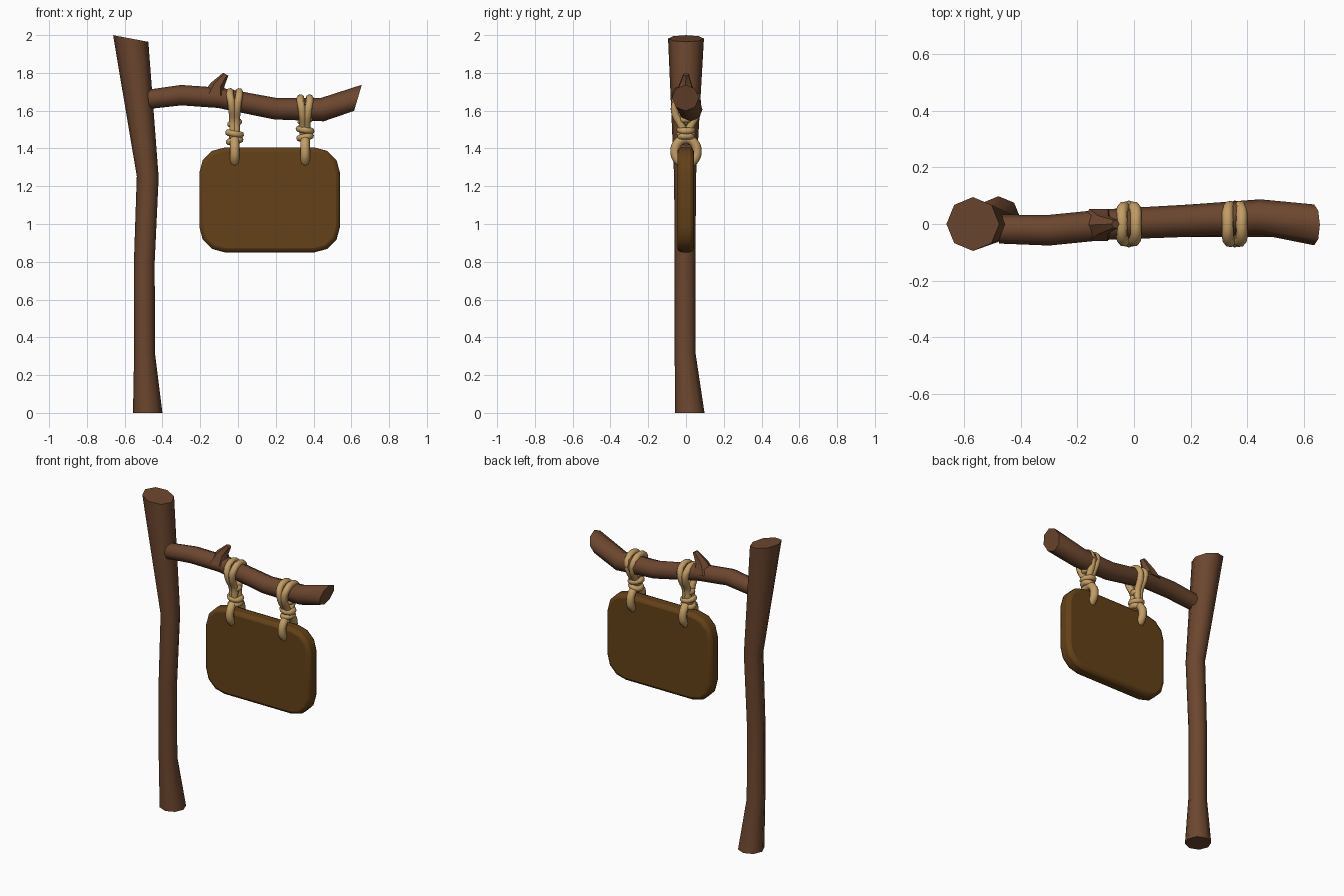
import bpy, bmesh
from math import sin, cos, pi, radians
from mathutils import Vector

if "Cube" in bpy.data.objects:
    bpy.data.objects.remove(bpy.data.objects["Cube"])


def material(name, rgb):
    m = bpy.data.materials.new(name)
    m.diffuse_color = (*rgb, 1)
    m.use_nodes = True
    m.node_tree.nodes["Principled BSDF"].inputs["Base Color"].default_value = m.diffuse_color
    return m


BARK = material("bark", (0.15, 0.062, 0.028))
PLANK = material("plank", (0.125, 0.052, 0.009))
ROPE = material("rope", (0.55, 0.34, 0.13))


def finish(name, bm, mat, angle):
    bmesh.ops.recalc_face_normals(bm, faces=bm.faces)
    me = bpy.data.meshes.new(name)
    bm.to_mesh(me)
    bm.free()
    me.materials.append(mat)
    ob = bpy.data.objects.new(name, me)
    bpy.context.collection.objects.link(ob)
    bpy.ops.object.select_all(action='DESELECT')
    ob.select_set(True)
    bpy.context.view_layer.objects.active = ob
    bpy.ops.object.shade_smooth_by_angle(angle=radians(angle))
    return ob


def limb(name, rings, sides=8):
    """Loft rings (x, y, z, radius, tilt in the xz plane) into a capped limb."""
    bm = bmesh.new()
    loops = []
    for x, y, z, r, tilt in rings:
        t = radians(tilt)
        u, v = Vector((cos(t), 0, sin(t))), Vector((0, 1, 0))
        loops.append([bm.verts.new(Vector((x, y, z)) + r * (cos(a) * u + sin(a) * v))
                      for a in (2 * pi * i / sides for i in range(sides))])
    for a, b in zip(loops, loops[1:]):
        for i in range(sides):
            j = (i + 1) % sides
            bm.faces.new((a[i], a[j], b[j], b[i]))
    bm.faces.new(loops[0])
    bm.faces.new(loops[-1])
    return finish(name, bm, BARK, 50)


def rope(name, points, radius):
    """Closed round strand through the points."""
    cu = bpy.data.curves.new(name, 'CURVE')
    cu.dimensions = '3D'
    cu.resolution_u = 4
    cu.bevel_depth = radius
    cu.bevel_resolution = 2
    sp = cu.splines.new('BEZIER')
    sp.bezier_points.add(len(points) - 1)
    for bp, p in zip(sp.bezier_points, points):
        bp.co = p
        bp.handle_left_type = bp.handle_right_type = 'AUTO'
    sp.use_cyclic_u = True
    cu.materials.append(ROPE)
    ob = bpy.data.objects.new(name, cu)
    bpy.context.collection.objects.link(ob)


# Upright post, crooked crossbeam and the broken twig on it
limb("post", [(-0.478, 0.02, 0, 0.078, 0), (-0.495, -0.005, 0.32, 0.055, 0),
              (-0.496, -0.005, 0.80, 0.055, 0), (-0.478, -0.005, 1.25, 0.058, -3),
              (-0.568, 0, 1.982, 0.095, -10.7)])
limb("crossbeam", [(-0.475, -0.018, 1.66, 0.051, 97), (-0.30, -0.022, 1.682, 0.054, 92),
                   (-0.10, -0.002, 1.668, 0.054, 82), (0.20, 0.012, 1.61, 0.057, 82),
                   (0.445, 0.025, 1.605, 0.062, 98), (0.635, -0.003, 1.668, 0.072, 73.5)])
limb("twig", [(-0.125, -0.003, 1.68, 0.065, 0), (-0.11, -0.003, 1.735, 0.038, -15),
              (-0.065, 0, 1.793, 0.016, -28)], 6)

# Hanging board with clipped round corners and softened rims
bm = bmesh.new()
profile = []
for cx, cz, start in ((0.405, 1.27, 0), (-0.07, 1.27, 90), (-0.07, 0.985, 180), (0.405, 0.985, 270)):
    for k in range(4):
        a = radians(start + 30 * k)
        profile.append(bm.verts.new((cx + 0.135 * cos(a), -0.046, cz + 0.135 * sin(a))))
face = bm.faces.new(profile)
ext = bmesh.ops.extrude_face_region(bm, geom=[face])
bmesh.ops.translate(bm, vec=(0, 0.088, 0),
                    verts=[g for g in ext["geom"] if isinstance(g, bmesh.types.BMVert)])
board = finish("sign_board", bm, PLANK, 60)
bev = board.modifiers.new("soft_rim", 'BEVEL')
bev.width = 0.022
bev.segments = 2
bev.limit_method = 'ANGLE'
bev.angle_limit = radians(60)

# Rope hangers: two strands over the beam, knot coils, loop through the board
for side, x0, cz, R, coils in (("left", -0.018, 1.64, 0.059, (1.44, 1.478, 1.535)),
                               ("right", 0.355, 1.605, 0.061, (1.46, 1.498, 1.548))):
    low = coils[0] + 0.015
    for s, tag in ((-1, "a"), (1, "b")):
        top, bottom = x0 + s * 0.024, x0 + s * 0.009
        mid = x0 + s * 0.017
        rope(f"{side}_beam_strand_{tag}",
             [(top, 0, cz + R), (top, R * 0.75, cz + R * 0.7), (mid, R, cz),
              (bottom, 0.022, cz - 0.09), (bottom, 0, low), (bottom, -0.022, cz - 0.09),
              (mid, -R, cz), (top, -R * 0.75, cz + R * 0.7)], 0.021)
    for n, (z, major) in enumerate(zip(coils, (0.029, 0.032, 0.022))):
        tilt = 0.006 * (-1) ** n
        rope(f"{side}_knot_coil_{n + 1}",
             [(x0 + major * cos(a), major * sin(a), z + tilt * cos(a))
              for a in (2 * pi * i / 6 for i in range(6))], 0.018)
    rope(f"{side}_board_loop",
         [(x0, 0.058 * cos(a), 1.385 + 0.066 * sin(a))
          for a in (2 * pi * i / 8 for i in range(8))], 0.025)
